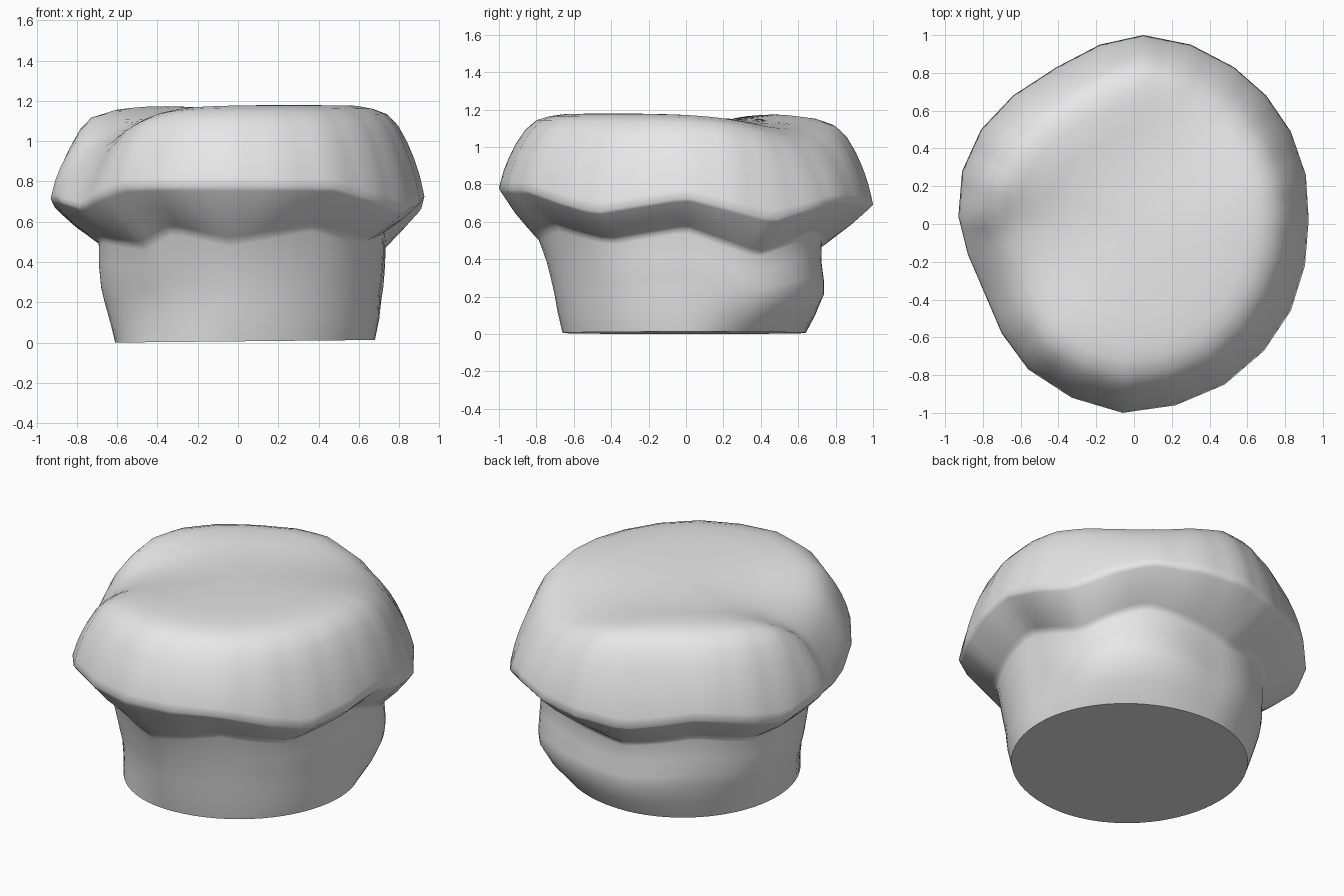
import bpy, bmesh, math

if "Cube" in bpy.data.objects:
    bpy.data.objects.remove(bpy.data.objects["Cube"])

# Plan outline of the puffy top, counter-clockwise from the right
PLAN = [(.925, .02), (.91, .26), (.83, .49), (.70, .68), (.53, .83), (.30, .95),
        (.05, 1.0), (-.18, .95), (-.41, .83), (-.64, .68), (-.81, .50), (-.91, .28),
        (-.93, .04), (-.88, -.16), (-.79, -.37), (-.70, -.58), (-.56, -.77), (-.33, -.92),
        (-.06, -1.0), (.22, -.96), (.48, -.85), (.69, -.67), (.83, -.46), (.905, -.22)]
# Wavy edges: (angle, height) of the seam with the band and of the widest edge
SEAM = [(0, .57), (29, .43), (55, .55), (95, .46), (130, .54), (159, .47), (192, .52),
        (225, .48), (241, .57), (267, .50), (299, .58), (329, .50), (360, .57)]
EDGE = [(0, .73), (29, .61), (55, .72), (90, .69), (105, .66), (130, .73), (159, .66),
        (180, .72), (206, .67), (232, .77), (267, .78), (299, .77), (329, .65), (360, .73)]


def lerp(table, a):
    for (a0, v0), (a1, v1) in zip(table, table[1:]):
        if a0 <= a <= a1:
            return v0 + (v1 - v0) * (a - a0) / (a1 - a0)
    return table[-1][1]


# Three columns per outline side, so the wavy edges stay crisp
COLS = []
for (x0, y0), (x1, y1) in zip(PLAN, PLAN[1:] + PLAN[:1]):
    for k in range(3):
        COLS.append((x0 + (x1 - x0) * k / 3, y0 + (y1 - y0) * k / 3))
ANG = [math.degrees(math.atan2(y, x)) % 360 for x, y in COLS]


def band_point(a, bulge, xp, xn, yp, yn):
    # ellipse quarter sizes, fuller at the back right, flatter at the front left
    c, s = math.cos(math.radians(a)), math.sin(math.radians(a))
    corner = max(0, math.sin(math.radians(2 * a))) ** 1.5
    k = 1 + bulge * corner * (.13 if a < 90 else -.07)
    return c * (xp if c > 0 else xn) * k, s * (yp if s > 0 else yn) * k


def groove(x, y):
    # diagonal fold: steep against the back left ridge, gentle toward the front
    along = (x + .18) * .83 + (y - .27) * .56
    off = -(x + .18) * .56 + (y - .27) * .83
    depth = .03 + (.36 if along < 0 else .15) * along * along
    width = .44 if off < 0 else .20 + .3 * max(0, along)
    return depth * math.exp(-(off / width) ** 2)


rings = []
# Band: fraction of seam height, bulge amount, half sizes +x -x +y -y
for t, b, size in [(0, 0, (.68, .61, .64, .66)), (.2, .6, (.70, .635, .69, .685)),
                   (.42, 1, (.705, .665, .73, .705)), (.55, 1, (.715, .68, .73, .72)),
                   (.75, .9, (.725, .69, .72, .745)), (.95, .8, (.728, .69, .72, .78)),
                   (1, .8, (.733, .695, .725, .79))]:
    ring = []
    for a in ANG:
        x, y = band_point(a, b, *size)
        ring.append((x, y, .01 * (1 - t) * (x + .6) + t * lerp(SEAM, a)))
    rings.append(ring)
base_low = min(p[2] for p in rings[0])

# Underside of the puffy top, from the seam out to the widest edge
seam = rings[-1]
for f in (.08, .5, .9):
    ring = []
    for (jx, jy, jz), (px, py), a in zip(seam, COLS, ANG):
        r = f + .3 * f * (1 - f)
        ring.append((jx + (px - jx) * r, jy + (py - jy) * r, jz + (lerp(EDGE, a) - jz) * f))
    rings.append(ring)

# Crown: (plan scale, blend from widest edge to full height)
for s, t in [(1, 0), (.99, .10), (.974, .24), (.945, .42), (.908, .60), (.86, .78),
             (.80, .91), (.73, .965), (.65, .995), (.5, 1.0), (.35, 1.0), (.18, 1.0)]:
    ring = []
    for a, (px, py) in zip(ANG, COLS):
        x, y = px * s, py * s
        e = lerp(EDGE, a)
        ring.append((x, y, e + t * (1.18 - e) - t * groove(x, y)))
    rings.append(ring)

bm = bmesh.new()
vr = [[bm.verts.new(p) for p in ring] for ring in rings]
n = len(COLS)
for v in vr[0]:
    v.co.z -= base_low
for lo, hi in zip(vr, vr[1:]):
    for i in range(n):
        j = (i + 1) % n
        bm.faces.new((lo[i], lo[j], hi[j], hi[i]))
bm.faces.new(list(reversed(vr[0])))
tip = bm.verts.new((0, 0, 1.18 - groove(0, 0)))
for i in range(n):
    bm.faces.new((vr[-1][i], vr[-1][(i + 1) % n], tip))
bmesh.ops.recalc_face_normals(bm, faces=bm.faces)

mesh = bpy.data.meshes.new("puffy_hat")
bm.to_mesh(mesh)
bm.free()
hat = bpy.data.objects.new("puffy_hat", mesh)
bpy.context.collection.objects.link(hat)

mat = bpy.data.materials.new("light grey")
mat.diffuse_color = (.8, .8, .8, 1)
mat.use_nodes = True
mat.node_tree.nodes["Principled BSDF"].inputs["Base Color"].default_value = mat.diffuse_color
mesh.materials.append(mat)

bpy.context.view_layer.objects.active = hat
hat.select_set(True)
bpy.ops.object.shade_smooth_by_angle(angle=math.radians(65))
# Keep the rim of the flat base crisp all the way round
for e in mesh.edges:
    if all(v < n for v in e.vertices):
        e.use_edge_sharp = True
